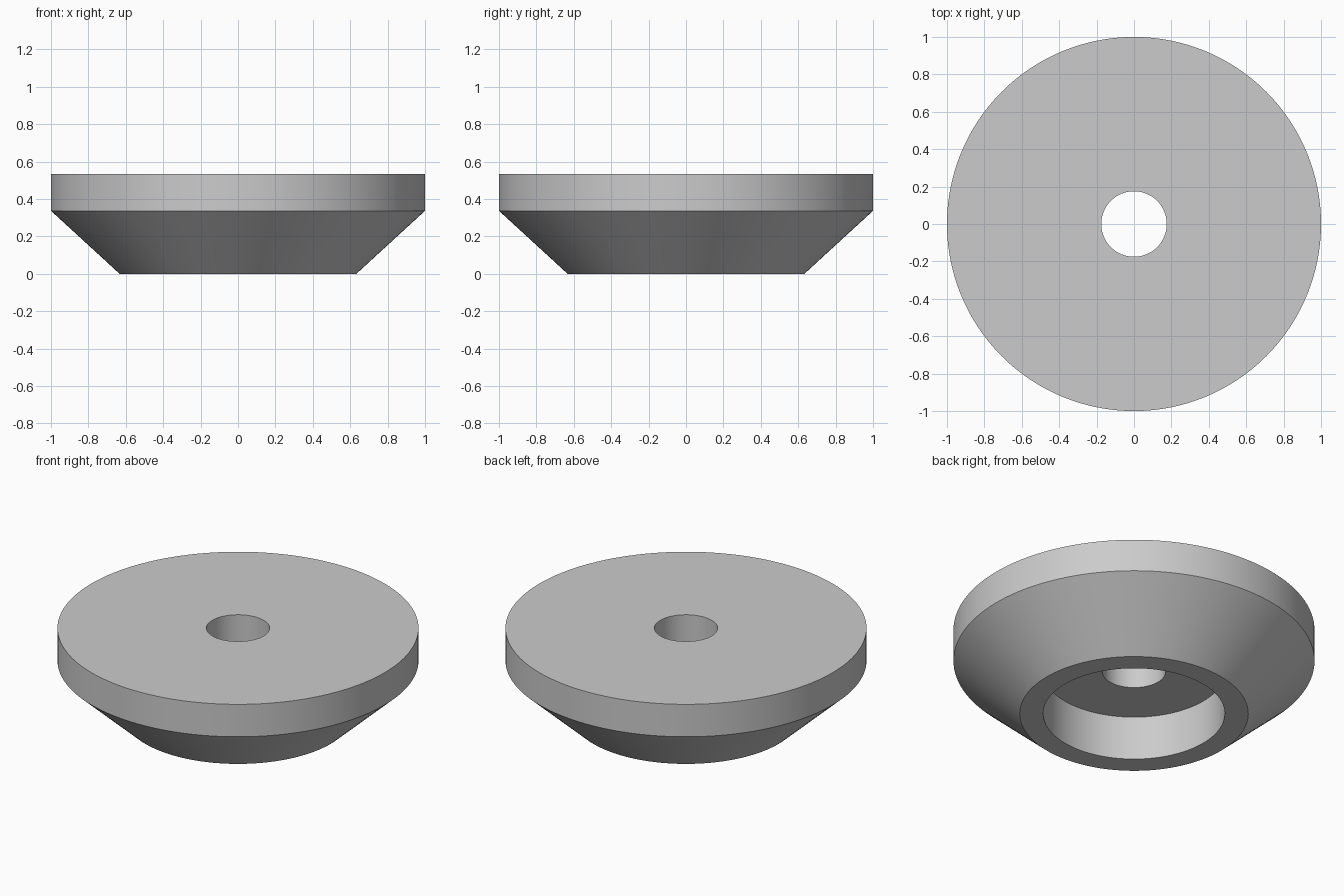
import bpy, bmesh, math

SEGMENTS = 128

cube = bpy.data.objects.get("Cube")
if cube:
    bpy.data.objects.remove(cube, do_unlink=True)

# Plain grey material
grey = bpy.data.materials.new("light_grey")
grey.use_nodes = True
colour = (0.6, 0.6, 0.6, 1)
grey.diffuse_color = colour
grey.node_tree.nodes["Principled BSDF"].inputs["Base Color"].default_value = colour

# Closed half section (radius, height): bore, flat top, rim, cone, foot, recess
section = [
    (0.175, 0.535), (1.0, 0.535), (1.0, 0.337),
    (0.633, 0.0), (0.503, 0.0), (0.503, 0.268), (0.175, 0.268),
]

# Revolve the section around z
bm = bmesh.new()
verts = [bm.verts.new((r, 0, z)) for r, z in section]
edges = [bm.edges.new((v, verts[i - 1])) for i, v in enumerate(verts)]
bmesh.ops.spin(bm, geom=verts + edges, cent=(0, 0, 0), axis=(0, 0, 1),
               angle=math.tau, steps=SEGMENTS, use_merge=True)
bmesh.ops.remove_doubles(bm, verts=bm.verts, dist=1e-4)
bmesh.ops.recalc_face_normals(bm, faces=bm.faces)

mesh = bpy.data.meshes.new("tapered_disc")
bm.to_mesh(mesh)
bm.free()
mesh.materials.append(grey)
disc = bpy.data.objects.new("tapered_disc", mesh)
bpy.context.collection.objects.link(disc)

# Smooth round walls with crisp rims
bpy.ops.object.select_all(action="DESELECT")
disc.select_set(True)
bpy.context.view_layer.objects.active = disc
bpy.ops.object.shade_smooth_by_angle(angle=math.radians(30))
